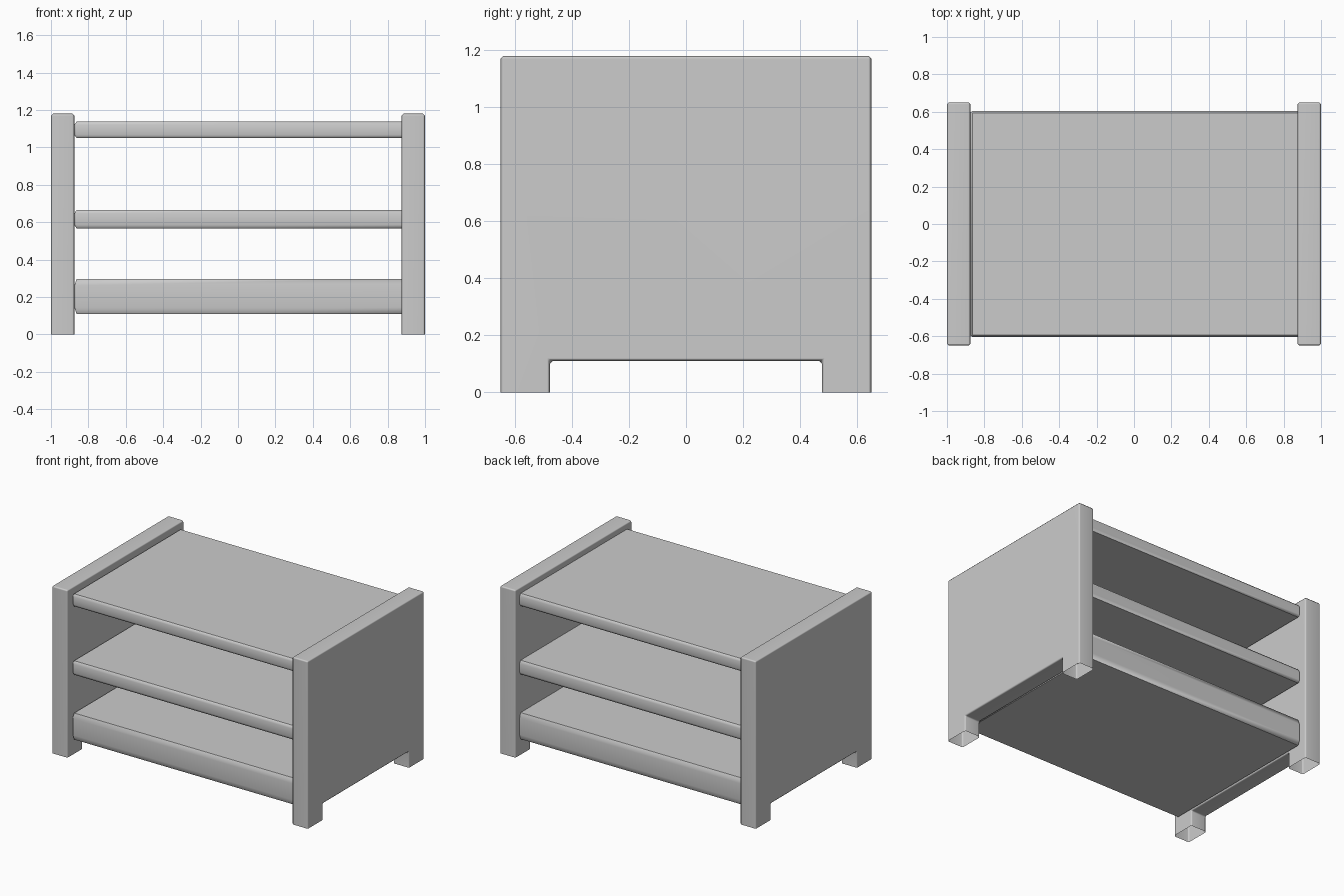
import bpy, bmesh

if "Cube" in bpy.data.objects:
    bpy.data.objects.remove(bpy.data.objects["Cube"])

PANEL_X, PANEL_T, PANEL_Y, PANEL_H = 1.0, 0.125, 0.65, 1.18
NOTCH_Y, NOTCH_H = 0.477, 0.11


def finish(name, bm):
    bmesh.ops.recalc_face_normals(bm, faces=bm.faces[:])
    mesh = bpy.data.meshes.new(name)
    bm.to_mesh(mesh)
    bm.free()
    obj = bpy.data.objects.new(name, mesh)
    bpy.context.collection.objects.link(obj)
    bpy.ops.object.select_all(action='DESELECT')
    obj.select_set(True)
    bpy.context.view_layer.objects.active = obj
    bpy.ops.object.shade_smooth_by_angle(angle=0.9)
    obj.modifiers.new("flat_faces", 'WEIGHTED_NORMAL').keep_sharp = True
    return obj


def side_panel(name, x0):
    # Side profile with a notch that leaves two feet
    profile = [(-PANEL_Y, 0), (-NOTCH_Y, 0), (-NOTCH_Y, NOTCH_H), (NOTCH_Y, NOTCH_H),
               (NOTCH_Y, 0), (PANEL_Y, 0), (PANEL_Y, PANEL_H), (-PANEL_Y, PANEL_H)]
    bm = bmesh.new()
    face = bm.faces.new([bm.verts.new((x0, y, z)) for y, z in profile])
    ext = bmesh.ops.extrude_face_region(bm, geom=[face], use_keep_orig=True)
    moved = [g for g in ext["geom"] if isinstance(g, bmesh.types.BMVert)]
    bmesh.ops.translate(bm, verts=moved, vec=(PANEL_T, 0, 0))
    bmesh.ops.recalc_face_normals(bm, faces=bm.faces[:])
    # Feet are open underneath
    soles = [f for f in bm.faces if all(v.co.z < 1e-5 for v in f.verts)]
    bmesh.ops.delete(bm, geom=soles, context='FACES')
    edges = [e for e in bm.edges if not e.is_boundary]
    bmesh.ops.bevel(bm, geom=edges, offset=0.01, segments=1, affect='EDGES')
    return finish(name, bm)


def shelf(name, z0, z1):
    # Bevelled before the height is stretched, so taller boards get taller bevels
    x0, x1, base_h = -0.875, 0.888, 0.063
    bm = bmesh.new()
    bmesh.ops.create_cube(bm, size=1)
    bmesh.ops.scale(bm, verts=bm.verts[:], vec=(x1 - x0, 1.21, base_h))
    bmesh.ops.bevel(bm, geom=bm.edges[:], offset=0.012, segments=1, affect='EDGES')
    bmesh.ops.scale(bm, verts=bm.verts[:], vec=(1, 1, (z1 - z0) / base_h))
    bmesh.ops.translate(bm, verts=bm.verts[:], vec=((x0 + x1) / 2, 0, (z0 + z1) / 2))
    return finish(name, bm)


# Side panels
side_panel("left_side_panel", -PANEL_X)
side_panel("right_side_panel", PANEL_X - PANEL_T)

# Shelves
for name, z0, z1 in [("bottom_shelf", 0.11, 0.297),
                     ("middle_shelf", 0.567, 0.666),
                     ("top_shelf", 1.05, 1.138)]:
    shelf(name, z0, z1)
